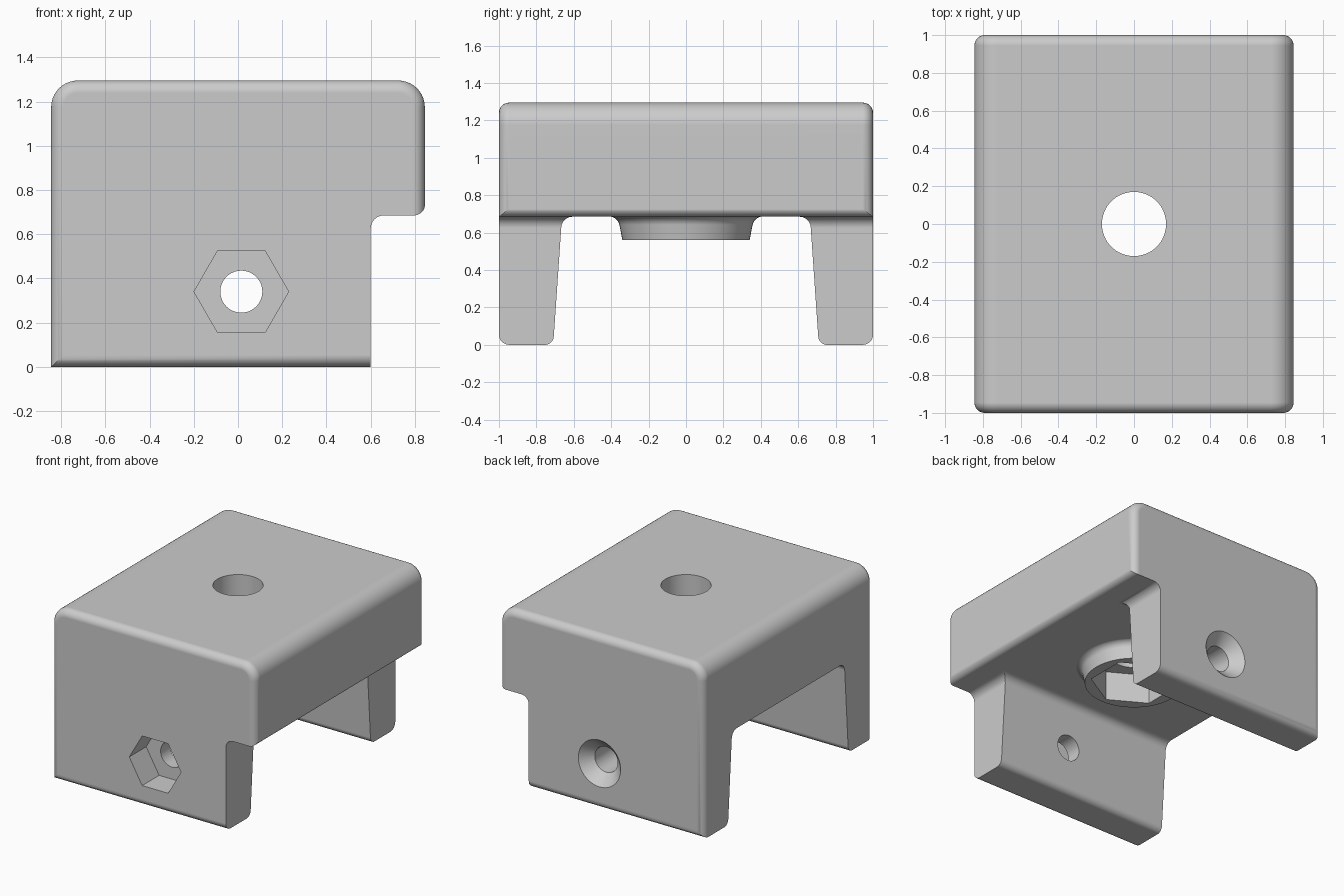
import bpy, bmesh, math
from mathutils import Vector, Matrix

if "Cube" in bpy.data.objects:
    bpy.data.objects.remove(bpy.data.objects["Cube"])

grey = bpy.data.materials.new("plain_grey")
grey.use_nodes = True
colour = (0.6, 0.6, 0.6, 1)
grey.diffuse_color = colour
grey.node_tree.nodes["Principled BSDF"].inputs["Base Color"].default_value = colour

LENGTH, WIDTH, HEIGHT = 2.0, 1.69, 1.295
UNDER = 0.685                    # underside of the roof
SCREW = Vector((0.015, 0, 0.34))  # cross screw axis


def rounded(points, steps=8):
    """Polygon from (u, v, radius) corners, each filleted with a tangent arc."""
    out = []
    for i, (u, v, r) in enumerate(points):
        p = Vector((u, v))
        if r == 0:
            out.append(p)
            continue
        a = (Vector(points[i - 1][:2]) - p).normalized()
        b = (Vector(points[(i + 1) % len(points)][:2]) - p).normalized()
        half = a.angle(b) / 2
        centre = p + (a + b).normalized() * r / math.sin(half)
        start = p + a * r / math.tan(half) - centre
        end = p + b * r / math.tan(half) - centre
        sweep = start.angle(end)
        for k in range(steps + 1):
            t = k / steps
            out.append(centre + (start * math.sin((1 - t) * sweep)
                                 + end * math.sin(t * sweep)) / math.sin(sweep))
    return out


def finish(name, bm):
    bmesh.ops.recalc_face_normals(bm, faces=bm.faces)
    mesh = bpy.data.meshes.new(name)
    bm.to_mesh(mesh)
    bm.free()
    mesh.materials.append(grey)
    obj = bpy.data.objects.new(name, mesh)
    bpy.context.collection.objects.link(obj)
    return obj


def extrude(name, outline, place, start, end):
    """Prism of a 2D outline; place maps (u, v, depth) to space."""
    bm = bmesh.new()
    face = bm.faces.new([bm.verts.new(place(p.x, p.y, start)) for p in outline])
    move = Vector(place(0, 0, end)) - Vector(place(0, 0, start))
    new = bmesh.ops.extrude_face_region(bm, geom=[face])["geom"]
    bmesh.ops.translate(bm, vec=move, verts=[g for g in new if isinstance(g, bmesh.types.BMVert)])
    return finish(name, bm)


def rod(name, sides, r1, r2, start, end, axis, turn=0.0):
    """Straight or tapered rod between two depths along z or y."""
    bm = bmesh.new()
    bmesh.ops.create_cone(bm, cap_ends=True, segments=sides, radius1=r1, radius2=r2,
                          depth=end - start)
    bm.transform(Matrix.Translation((0, 0, (start + end) / 2)) @ Matrix.Rotation(turn, 4, 'Z'))
    if axis == 'Y':
        bm.transform(Matrix.Translation(SCREW) @ Matrix.Rotation(-math.pi / 2, 4, 'X'))
    return finish(name, bm)


def combine(body, other, operation):
    mod = body.modifiers.new(operation, 'BOOLEAN')
    mod.operation, mod.object, mod.solver = operation, other, 'EXACT'
    bpy.context.view_layer.objects.active = body
    bpy.ops.object.modifier_apply(modifier=mod.name)
    bpy.data.objects.remove(other)


# Outer block: large rounds on the long top edges, small ones around both ends
bm = bmesh.new()
bmesh.ops.create_cube(bm, size=1)
bm.transform(Matrix.Translation((0, 0, HEIGHT / 2)) @ Matrix.Diagonal((WIDTH, LENGTH, HEIGHT, 1)))
top_edges = [e for e in bm.edges if all(v.co.z > 1 for v in e.verts)
             and abs(e.verts[0].co.y - e.verts[1].co.y) > 1]
bmesh.ops.bevel(bm, geom=top_edges, offset=0.12, segments=10, profile=0.5, affect='EDGES')
end_edges = [e for e in bm.edges if abs(sum(v.co.y for v in e.verts)) > LENGTH - 0.01]
bmesh.ops.bevel(bm, geom=end_edges, offset=0.055, segments=8, profile=0.5, affect='EDGES')
body = finish("clamp_body", bm)

# Channel between the legs
half = [(-0.85, -0.1, 0), (-0.85, -0.001, 0), (-0.71, -0.001, 0.05), (-0.663, UNDER, 0.06)]
channel = rounded(half + [(-u, v, r) for u, v, r in reversed(half)])
combine(body, extrude("channel", channel, lambda u, v, d: (d, u, v), -1, 1), 'DIFFERENCE')

# Step under the overhanging lip
step = rounded([(0.6, -0.1, 0), (0.6, UNDER, 0.06), (0.846, UNDER, 0.05),
                (0.846, 0.8, 0), (1, 0.8, 0), (1, -0.1, 0)])
combine(body, extrude("step", step, lambda u, v, d: (u, d, v), -1.2, 1.2), 'DIFFERENCE')

# Round boss below the roof, blended into it
bm = bmesh.new()
outline = rounded([(0, 0.56, 0), (0.34, 0.56, 0), (0.365, 0.686, 0.055),
                   (0.44, 0.686, 0), (0.44, 0.75, 0), (0, 0.75, 0)])
verts = [bm.verts.new((p.x, 0, p.y)) for p in outline]
edges = [bm.edges.new(pair) for pair in zip(verts, verts[1:])]
bmesh.ops.spin(bm, geom=verts + edges, axis=(0, 0, 1), cent=(0, 0, 0),
               angle=math.tau, steps=64)
bmesh.ops.remove_doubles(bm, verts=bm.verts, dist=0.0001)
combine(body, finish("boss", bm), 'UNION')

# Vertical bolt hole and its nut pocket, then the cross screw, nut pocket and countersink
for cutter in (
    rod("bolt_hole", 64, 0.17, 0.17, 0.4, 1.5, 'Z'),
    rod("bolt_nut_pocket", 6, 0.3, 0.3, 0.5, 0.78, 'Z'),
    rod("screw_hole", 48, 0.095, 0.095, -1.2, 1.2, 'Y'),
    rod("screw_nut_pocket", 6, 0.214, 0.214, -1.2, -0.8, 'Y', math.pi / 6),
    rod("countersink", 48, 0.09, 0.19, 0.915, 1.015, 'Y'),
):
    combine(body, cutter, 'DIFFERENCE')

# Smooth rounds with crisp flats
bpy.ops.object.select_all(action='DESELECT')
body.select_set(True)
bpy.context.view_layer.objects.active = body
bpy.ops.object.shade_smooth_by_angle(angle=math.radians(30))
weighted = body.modifiers.new("weighted_normals", 'WEIGHTED_NORMAL')
weighted.keep_sharp = True
